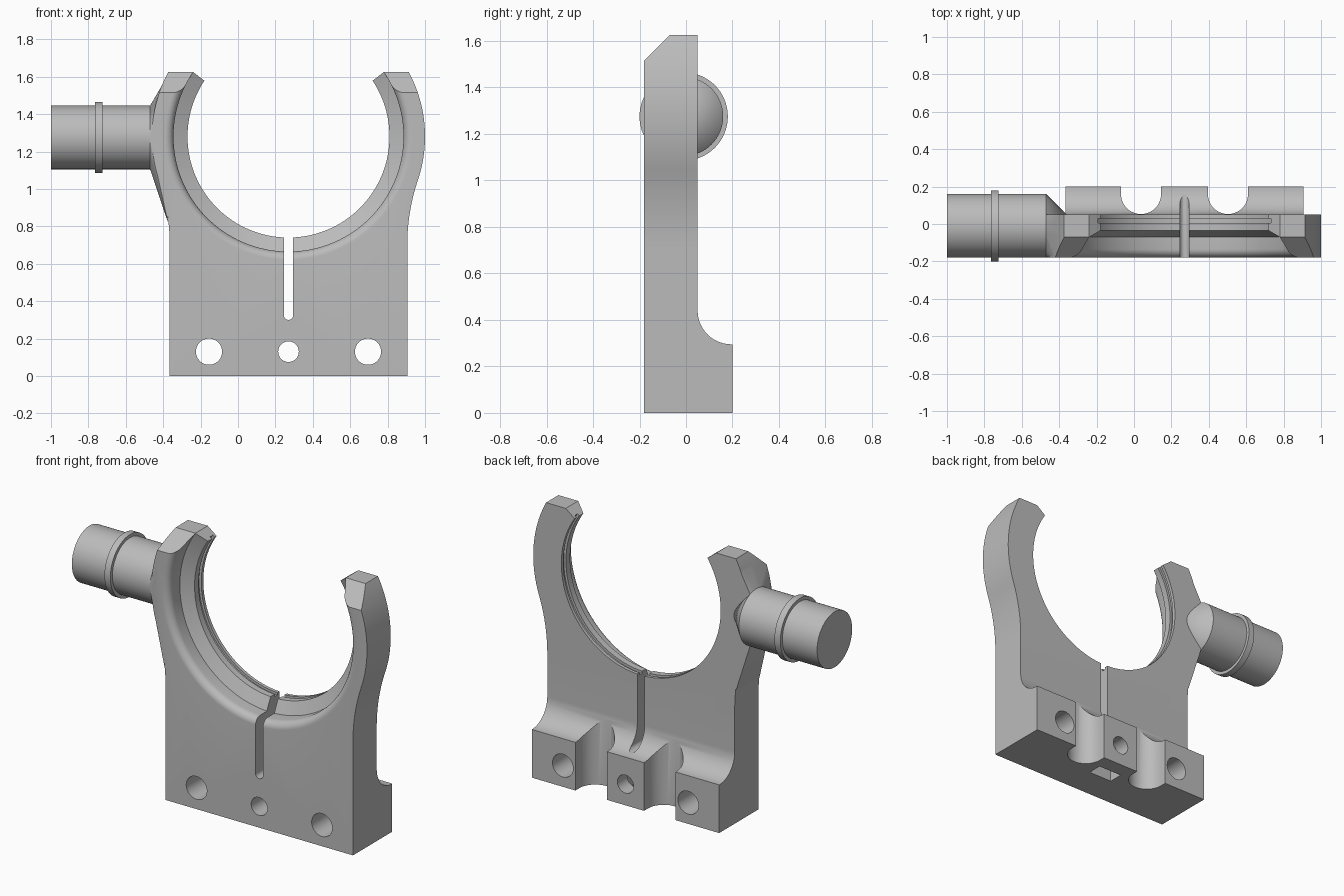
import bpy, bmesh
from math import sin, cos, pi, radians, asin, atan2
from mathutils import Matrix, Vector

if "Cube" in bpy.data.objects:
    bpy.data.objects.remove(bpy.data.objects["Cube"], do_unlink=True)

grey = bpy.data.materials.new("machined grey")
grey.use_nodes = True
grey.diffuse_color = (0.5, 0.5, 0.5, 1)
grey.node_tree.nodes["Principled BSDF"].inputs["Base Color"].default_value = (0.5, 0.5, 0.5, 1)

FRONT, BACK = -0.18, 0.05
CX, CZ = 0.27, 1.28          # centre of the cradle
LEFT, RIGHT, TOP = -0.365, 0.905, 1.625
OUTER = 0.73


def finish(name, bm):
    bmesh.ops.recalc_face_normals(bm, faces=bm.faces)
    mesh = bpy.data.meshes.new(name)
    bm.to_mesh(mesh)
    bm.free()
    mesh.materials.append(grey)
    ob = bpy.data.objects.new(name, mesh)
    bpy.context.collection.objects.link(ob)
    return ob


def prism(name, pts, axis, a, b):
    """Extrude a 2D outline along x, y or z from a to b."""
    place = {"x": lambda p, t: (t, p[0], p[1]),
             "y": lambda p, t: (p[0], t, p[1]),
             "z": lambda p, t: (p[0], p[1], t)}[axis]
    bm = bmesh.new()
    lo = [bm.verts.new(place(p, a)) for p in pts]
    hi = [bm.verts.new(place(p, b)) for p in pts]
    bm.faces.new(lo)
    bm.faces.new(hi)
    for i in range(len(pts)):
        j = (i + 1) % len(pts)
        bm.faces.new((lo[i], lo[j], hi[j], hi[i]))
    return finish(name, bm)


def revolve(name, profile, axis, centre, steps=96):
    """Spin (radius, position) points around the x or y axis."""
    bm = bmesh.new()
    rings = []
    for r, t in profile:
        n = steps if r > 0 else 1
        ring = []
        for k in range(n):
            u, v = r * cos(2 * pi * k / steps), r * sin(2 * pi * k / steps)
            co = (t, u, v) if axis == "x" else (u, t, v)
            ring.append(bm.verts.new(Vector(co) + Vector(centre)))
        rings.append(ring)
    for p, q in zip(rings, rings[1:]):
        for k in range(steps):
            m = (k + 1) % steps
            loop = [p[k % len(p)], p[m % len(p)], q[m % len(q)], q[k % len(q)]]
            bm.faces.new(list(dict.fromkeys(loop)))
    return finish(name, bm)


def arc(cx, cy, r, a, b, n):
    return [(cx + r * cos(a + (b - a) * i / n), cy + r * sin(a + (b - a) * i / n))
            for i in range(n + 1)]


def combine(target, tool, operation):
    tool.hide_render = True
    mod = target.modifiers.new("combine", "BOOLEAN")
    mod.operation, mod.solver, mod.object = operation, "EXACT", tool
    bpy.context.view_layer.objects.active = target
    bpy.ops.object.modifier_apply(modifier=mod.name)
    bpy.data.objects.remove(tool, do_unlink=True)


# Plate outline: straight side, concave blend, outer arc, horn tip; then mirrored
blend_z = 0.70
blend_r = ((CZ - blend_z) ** 2 + (RIGHT - CX) ** 2 - OUTER ** 2) / (2 * (OUTER - RIGHT + CX))
bx = RIGHT + blend_r
tangent = atan2(blend_z - CZ, bx - CX)
half = [(RIGHT, 0)]
half += arc(bx, blend_z, blend_r, pi, pi + tangent, 14)
half += arc(CX, CZ, OUTER, tangent, asin((TOP - CZ) / OUTER), 24)[1:]
half += [(0.78, TOP), (0.715, 1.575)]
outline = half + [(CX, CZ)] + [(2 * CX - x, z) for x, z in reversed(half)]
bracket = prism("cradle_bracket", outline, "y", FRONT, BACK)

# Gusset that fairs the side of the cradle into the pivot pin
bm = bmesh.new()
for y, z in arc(-0.01, 1.275, 0.17, 0, 2 * pi, 48)[:-1]:
    bm.verts.new((-0.47, min(y, BACK), z))
for co in ((LEFT, -0.07, TOP), (LEFT, BACK, TOP), (-0.374, FRONT, 0.82), (-0.374, BACK, 0.82),
           (-0.42, FRONT, 1.5)):
    bm.verts.new(co)
bmesh.ops.remove_doubles(bm, verts=bm.verts, dist=0.0001)
hull = bmesh.ops.convex_hull(bm, input=bm.verts)
loose = {v for v in hull["geom_interior"] + hull["geom_unused"]
         if isinstance(v, bmesh.types.BMVert)}
bmesh.ops.delete(bm, geom=list(loose), context="VERTS")
combine(bracket, finish("gusset", bm), "UNION")

# Foot block with its concave fillet
foot = [(-0.1, 0), (0.2, 0), (0.2, 0.295)]
foot += arc(0.195, 0.44, 0.145, 1.5 * pi, pi, 16) + [(-0.1, 0.44)]
combine(bracket, prism("foot", foot, "x", LEFT, RIGHT), "UNION")

# Stepped bore with snap ring groove and rounded front lip
bore = [(0, 0.1), (0.54, 0.1), (0.54, 0.03), (0.555, 0.03), (0.555, 0.005), (0.54, 0.005),
        (0.54, -0.035), (0.615, -0.07)]
bore += arc(0.66, -0.135, 0.045, pi, 1.5 * pi, 8) + [(0.66, -0.25), (0, -0.25)]
combine(bracket, revolve("bore", bore, "y", (CX, 0, CZ), 128), "DIFFERENCE")

# Sloped front of the horns
slope = [(-0.27, 1.425), (-0.03, 1.665), (-0.03, 1.9), (-0.27, 1.9)]
combine(bracket, prism("horn_slope", slope, "x", -0.9, 1.3), "DIFFERENCE")

# Relief slot below the bore
slot = arc(CX, 0.325, 0.025, pi, 2 * pi, 12) + [(CX + 0.025, 1), (CX - 0.025, 1)]
combine(bracket, prism("relief_slot", slot, "y", -0.4, 0.4), "DIFFERENCE")

# Bolt holes, vertical reliefs in the foot and nut pocket underneath
for x, r in ((-0.155, 0.07), (CX, 0.055), (0.695, 0.07)):
    hole = [(0, -0.4), (r, -0.4), (r, 0.4), (0, 0.4)]
    combine(bracket, revolve("bolt_hole", hole, "y", (x, 0, 0.13), 40), "DIFFERENCE")
for x in (0.0375, 0.5025):
    relief = arc(x, 0.16, 0.107, pi, 2 * pi, 20) + [(x + 0.107, 0.4), (x - 0.107, 0.4)]
    combine(bracket, prism("foot_relief", relief, "z", -0.1, 0.6), "DIFFERENCE")
pocket = [(0.19, 0.015), (0.35, 0.015), (0.35, 0.105), (0.19, 0.105)]
combine(bracket, prism("nut_pocket", pocket, "z", -0.1, 0.22), "DIFFERENCE")

# Pivot pin with collar and conical root
pin = [(0, -1), (0.17, -1), (0.17, -0.765), (0.19, -0.765), (0.19, -0.725),
       (0.17, -0.725), (0.17, -0.47), (0, -0.30)]
pivot = revolve("pivot_pin", pin, "x", (0, -0.01, 1.275), 64)

for ob in (bracket, pivot):
    bpy.ops.object.select_all(action="DESELECT")
    ob.select_set(True)
    bpy.context.view_layer.objects.active = ob
    bpy.ops.object.shade_smooth_by_angle(angle=radians(25))
